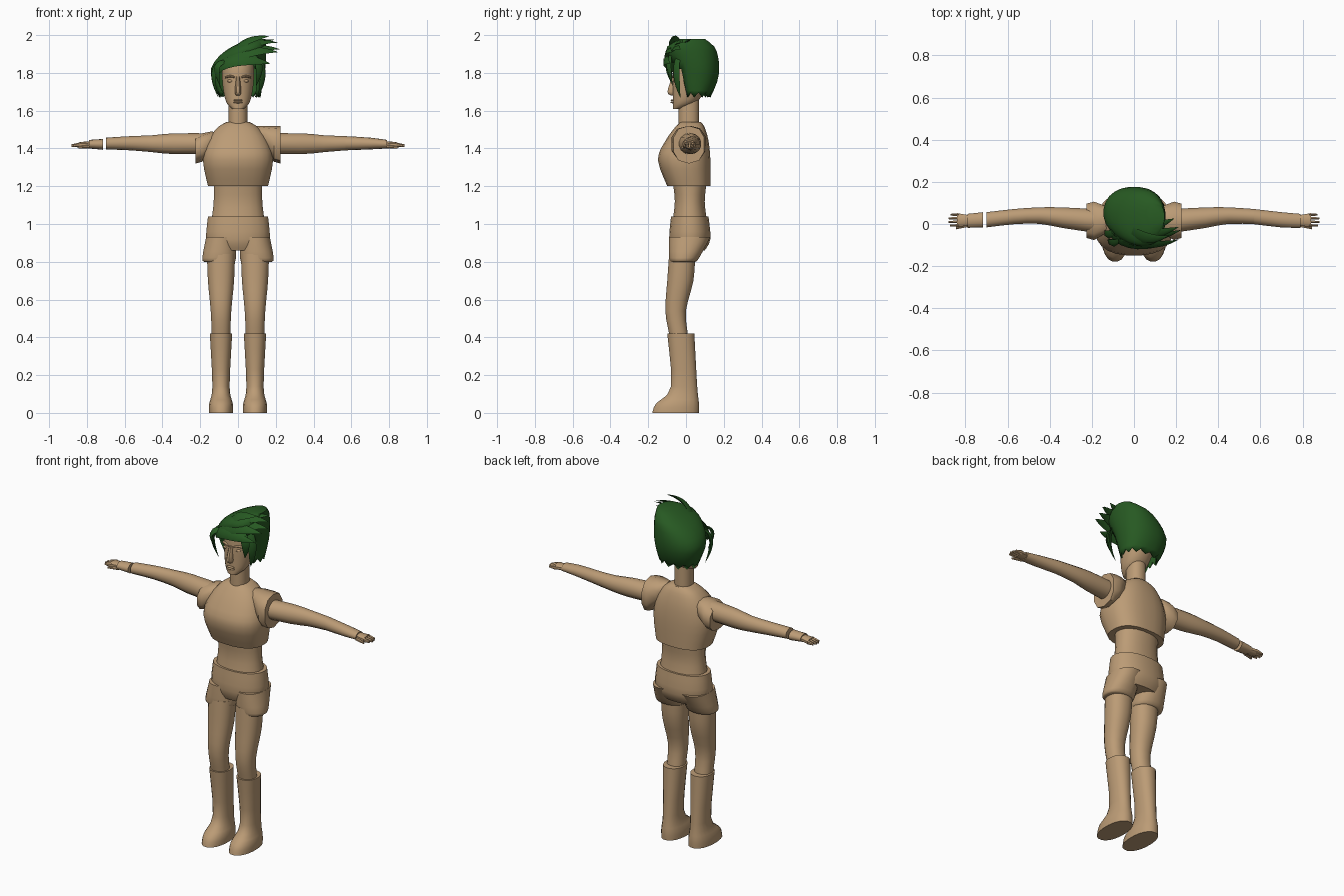
import bpy, bmesh
from math import cos, sin, pi, radians, copysign
from mathutils import Vector
from mathutils.geometry import interpolate_bezier

if "Cube" in bpy.data.objects:
    bpy.data.objects.remove(bpy.data.objects["Cube"])


def material(name, rgb):
    mat = bpy.data.materials.new(name)
    mat.use_nodes = True
    mat.diffuse_color = (*rgb, 1)
    mat.node_tree.nodes["Principled BSDF"].inputs["Base Color"].default_value = (*rgb, 1)
    return mat


SKIN = material("tan", (.5, .33, .18))
HAIR = material("dark green", (.02, .1, .016))


def finish(name, bm, mat, angle=45):
    bmesh.ops.recalc_face_normals(bm, faces=bm.faces)
    mesh = bpy.data.meshes.new(name)
    bm.to_mesh(mesh)
    bm.free()
    mesh.materials.append(mat)
    mesh.shade_smooth()
    mesh.set_sharp_from_angle(angle=radians(angle))
    part = bpy.data.objects.new(name, mesh)
    bpy.context.collection.objects.link(part)
    return part


def bridge(bm, rings, closed_start=True):
    """Join equal rings of points into a tube and cap its ends."""
    loops = [[bm.verts.new(point) for point in ring] for ring in rings]
    count = len(loops[0])
    for lower, upper in zip(loops, loops[1:]):
        for i in range(count):
            j = (i + 1) % count
            bm.faces.new((lower[i], lower[j], upper[j], upper[i]))
    if closed_start:
        bm.faces.new(loops[0])
    bm.faces.new(loops[-1])
    return loops


def smooth_rows(rows, steps):
    """Fill in rows along a spline through the given ones."""
    rows = [Vector(row) for row in rows]
    last = len(rows) - 1
    filled = []
    for i in range(last):
        p, q = rows[i], rows[i + 1]
        before, after = rows[max(i - 1, 0)], rows[min(i + 2, last)]
        for k in range(steps):
            t = k / steps
            bend = (q - before) * (1 - t) - (after - p) * t
            filled.append(p.lerp(q, t * t * (3 - 2 * t)) + bend * t * (1 - t) / 2)
    return filled + [rows[last]]


def oval(centre, radius, low, high, sides, power):
    """Superellipse given by a centre and radius one way, bounds the other way."""
    for i in range(sides):
        angle = 2 * pi * (i + .5) / sides
        u, v = (copysign(abs(w) ** (2 / power), w) for w in (cos(angle), sin(angle)))
        yield centre + u * radius, (low + high) / 2 + v * (high - low) / 2


def upright_rings(rows, side, sides, power, steps):
    return [[(side * x, y, z) for x, y in oval(*span, sides, power)]
            for z, *span in smooth_rows(rows, steps)]


def upright(name, *rows, side=1, sides=20, power=2.2):
    """Loft of rows: z, centre x, half width, front y, back y."""
    bm = bmesh.new()
    bridge(bm, upright_rings(rows, side, sides, power, 3))
    return finish(name, bm, SKIN)


def sideways(name, *rows, side=1, sides=14, power=2, steps=2):
    """Loft of rows: x, centre y, half depth, bottom z, top z."""
    bm = bmesh.new()
    bridge(bm, [[(side * x, y, z) for y, z in oval(*span, sides, power)]
                for x, *span in smooth_rows(rows, steps)])
    return finish(name, bm, SKIN)


def ball(name, centre, size):
    bm = bmesh.new()
    bmesh.ops.create_uvsphere(bm, u_segments=12, v_segments=8, radius=1)
    for vert in bm.verts:
        vert.co = Vector(centre) + vert.co * Vector(size)
    return finish(name, bm, SKIN)


# Body
upright("chest", (1.2, 0, .16, -.1, .13), (1.34, 0, .187, -.15, .13), (1.44, 0, .16, -.11, .12),
        (1.51, 0, .11, -.06, .1), (1.54, 0, .06, -.03, .08), sides=24, power=2.5)
upright("waist", (1.03, 0, .14, -.07, .11), (1.12, 0, .13, -.06, .1), (1.22, 0, .13, -.07, .11))
upright("pelvis", (.86, 0, .14, -.07, .1), (.92, 0, .17, -.09, .13), (1.04, 0, .16, -.08, .12), sides=24)
upright("neck", (1.5, 0, .05, -.04, .07), (1.66, 0, .05, -.04, .07))

# Head and face
upright("head", (1.61, 0, .03, -.07, -.02), (1.64, 0, .06, -.07, .05), (1.7, 0, .077, -.07, .1),
        (1.78, 0, .085, -.07, .13), (1.85, 0, .08, -.06, .13), (1.9, 0, .03, 0, .07), sides=24)
upright("nose", (1.68, 0, .01, -.08, -.05), (1.7, 0, .018, -.1, -.05), (1.78, 0, .01, -.075, -.05), sides=8)
for name, z in (("upper_lip", 1.655), ("lower_lip", 1.644)):
    ball(name, (0, -.07, z), (.025, .012, .005))

for side, tag in ((1, "left_"), (-1, "right_")):
    ball(tag + "eye", (side * .04, -.056, 1.757), (.018, .01, .008))
    sideways(tag + "brow", (.014, -.06, .015, 1.77, 1.78), (.04, -.055, .018, 1.776, 1.79),
             (.07, -.035, .016, 1.77, 1.78), side=side, sides=8)

    # Legs
    upright(tag + "shorts_leg", (.8, .1, .08, -.08, .05), (.82, .1, .09, -.09, .07),
            (.93, .09, .08, -.09, .13), side=side)
    upright(tag + "thigh", (.42, .09, .05, -.09, .01), (.54, .09, .055, -.11, 0),
            (.7, .09, .07, -.1, .04), (.84, .09, .075, -.09, .05), side=side)
    upright(tag + "boot", (0, .09, .065, -.18, .07), (.05, .09, .063, -.16, .07),
            (.14, .09, .046, -.08, .06), (.42, .09, .06, -.1, .045), side=side)

    # Arms, with a small gap before the right cuff
    arm = [(.14, .01, .06, 1.37, 1.48), (.34, .03, .05, 1.37, 1.48), (.45, .04, .04, 1.38, 1.47)]
    elbow, wrist = (.57, .035, .037, 1.39, 1.465), (.7, .02, .037, 1.395, 1.457)
    cuff, cuff_end = (.716, .02, .037, 1.393, 1.45), (.79, .015, .034, 1.4, 1.445)
    if side > 0:
        sideways(tag + "upper_arm", *arm, elbow)
        sideways(tag + "forearm", elbow, wrist, cuff_end)
    else:
        sideways(tag + "arm", *arm, elbow, wrist, side=side)
        sideways(tag + "cuff", cuff, cuff_end, side=side)

    # Hands
    sideways(tag + "palm", (.78, .017, .025, 1.405, 1.438), (.84, .019, .034, 1.404, 1.434),
             side=side, sides=10, power=2.6)
    for k, finger in enumerate(("index", "middle", "ring", "little")):
        y = .017 * (k - 1) + .01
        tip = .885 - .009 * abs(k - 1.4)
        sideways(tag + finger + "_finger", (.83, y, .008, 1.405, 1.433), (tip, y, .005, 1.408, 1.422),
                 side=side, sides=6)
    sideways(tag + "thumb", (.785, -.005, .01, 1.4, 1.42), (.845, -.02, .006, 1.4, 1.412),
             side=side, sides=6)

# Shoulder pads, one set higher than the other
for side, tag, top in ((1, "left_", 1.52), (-1, "right_", 1.48)):
    drop = (1.52 - top) / 2
    sideways(tag + "shoulder_pad", (.1, .02, .04, 1.44, top), (.14, .02, .07, 1.39 - drop, top + drop / 2),
             (.19, .015, .095, 1.33, top), (.225, .015, .085, 1.32, top - drop),
             side=side, sides=10, power=2.4, steps=1)

# Hair shell leaning to the left, open over the face
shell_rows = [(1.67, .01, .11, -.02, .13), (1.75, 0, .133, -.05, .165), (1.82, 0, .145, -.07, .177),
              (1.89, .025, .125, -.1, .17), (1.94, .06, .09, -.1, .15), (1.98, .1, .045, -.03, .1)]
bm = bmesh.new()
hem = bridge(bm, upright_rings(shell_rows, 1, 24, 2.2, 2), closed_start=False)[0]
for vert in hem[::2]:
    vert.co.z += .025
opening = []
for face in bm.faces:
    x, y, z = face.calc_center_median()
    hairline = 1.86 + .4 * min(x + .02, 0)
    if z < hairline and y < 0 and abs(x) < .105:
        opening.append(face)
bmesh.ops.delete(bm, geom=opening, context="FACES")
shell = finish("hair_shell", bm, HAIR, 60)
thickness = shell.modifiers.new("thickness", "SOLIDIFY")
thickness.thickness = .01


def lock(name, path, width):
    """Flat tapering strand along a bezier path."""
    points = interpolate_bezier(*[Vector(p) for p in path], 9)
    last = len(points) - 1
    rings = []
    for i, point in enumerate(points):
        along = points[min(i + 1, last)] - points[max(i - 1, 0)]
        outward = (point - Vector((.03, .04, 1.8))).normalized()
        u = i / last
        across = along.cross(outward).normalized() * width * (1 - u) * (.45 + 2 * u)
        lift = outward * across.length * .45
        rings.append([point + across, point + lift, point - across, point - lift])
    rings[-1] = [points[-1] + (p - points[-2]) * .1 for p in rings[-2]]
    bm = bmesh.new()
    bridge(bm, rings)
    return finish(name, bm, HAIR, 60)


# Locks swept across the brow and crown to loose tips
tips = [(.17, -.085, 1.85), (.21, -.075, 1.91), (.22, -.03, 1.925),
        (.21, -.015, 1.96), (.19, .025, 1.975), (.165, -.055, 1.995)]
for k, tip in enumerate(tips):
    rise = .02 * k
    root = Vector((-.11, -.045, 1.81)) + Vector((.6, .3, .7)) * rise
    bend = root + Vector((.05, rise * .4 - .075, .08))
    sweep = Vector(tip) + Vector((-.09, -.035, .02 if k < 4 else -.01))
    lock(f"swept_lock_{k + 1}", (root, bend, sweep, tip), .045)

# Locks hanging beside the face
for side, tag in ((1, "left_"), (-1, "right_")):
    top = 1.88 + .02 * side
    lock(tag + "side_lock", ((side * .1, -.04, top), (side * .15, -.06, 1.82),
                             (side * .13, -.05, 1.74), (side * .105, -.03, 1.67)), .03)
    lock(tag + "temple_lock", ((side * .07, -.08, top), (side * .13, -.1, 1.85),
                               (side * .115, -.09, 1.8), (side * .095, -.07, 1.73)), .03)
